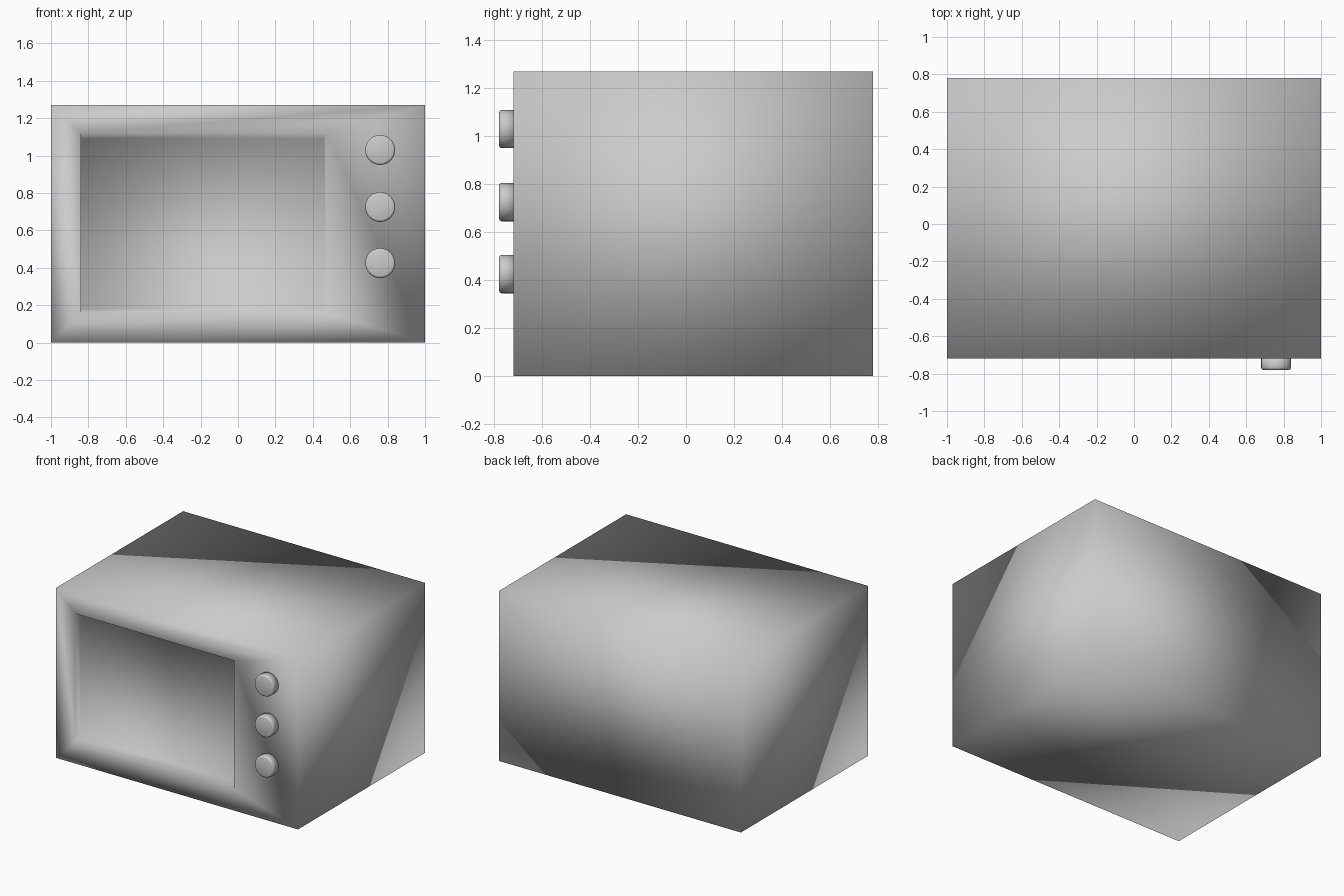
import bpy, bmesh
from mathutils import Matrix, Vector

cube = bpy.data.objects.get("Cube")
if cube:
    bpy.data.objects.remove(cube, do_unlink=True)

# One plain grey for every part
grey = bpy.data.materials.new("plain_grey")
grey.use_nodes = True
colour = (0.6, 0.6, 0.6, 1)
grey.diffuse_color = colour
grey.node_tree.nodes["Principled BSDF"].inputs["Base Color"].default_value = colour

FRONT, BACK, HEIGHT = -0.72, 0.78, 1.27


def finish(bm, name):
    bmesh.ops.recalc_face_normals(bm, faces=bm.faces)
    for face in bm.faces:
        face.smooth = True
    mesh = bpy.data.meshes.new(name)
    bm.to_mesh(mesh)
    bm.free()
    mesh.materials.append(grey)
    obj = bpy.data.objects.new(name, mesh)
    bpy.context.collection.objects.link(obj)
    return obj


def rectangle(bm, x0, x1, z0, z1, y):
    return [bm.verts.new((x, y, z)) for x, z in ((x0, z0), (x1, z0), (x1, z1), (x0, z1))]


# Casing: back, outer walls, front frame and recessed window in one skin
bm = bmesh.new()
loops = [
    rectangle(bm, -1, 1, 0, HEIGHT, BACK),
    rectangle(bm, -1, 1, 0, HEIGHT, FRONT),
    rectangle(bm, -0.84, 0.47, 0.16, 1.12, FRONT),
    rectangle(bm, -0.84, 0.46, 0.18, 1.09, FRONT + 0.06),
]
bm.faces.new(loops[0])
for a, b in zip(loops, loops[1:]):
    for i in range(4):
        j = (i + 1) % 4
        bm.faces.new((a[i], a[j], b[j], b[i]))
bm.faces.new(loops[-1])
finish(bm, "oven_casing")

# Three round dials with a softened front rim
for name, z in (("top_dial", 1.03), ("middle_dial", 0.725), ("bottom_dial", 0.425)):
    bm = bmesh.new()
    depth = 0.07
    bmesh.ops.create_cone(bm, cap_ends=True, segments=32, radius1=0.08, radius2=0.08,
                          depth=depth, matrix=Matrix.Rotation(1.5708, 4, "X"))
    rim = [e for e in bm.edges if all(v.co.y < 0 for v in e.verts)]
    bmesh.ops.bevel(bm, geom=rim, offset=0.012, segments=2, profile=0.5, affect="EDGES")
    bmesh.ops.translate(bm, verts=bm.verts, vec=Vector((0.76, -0.78 + depth / 2, z)))
    finish(bm, name)
